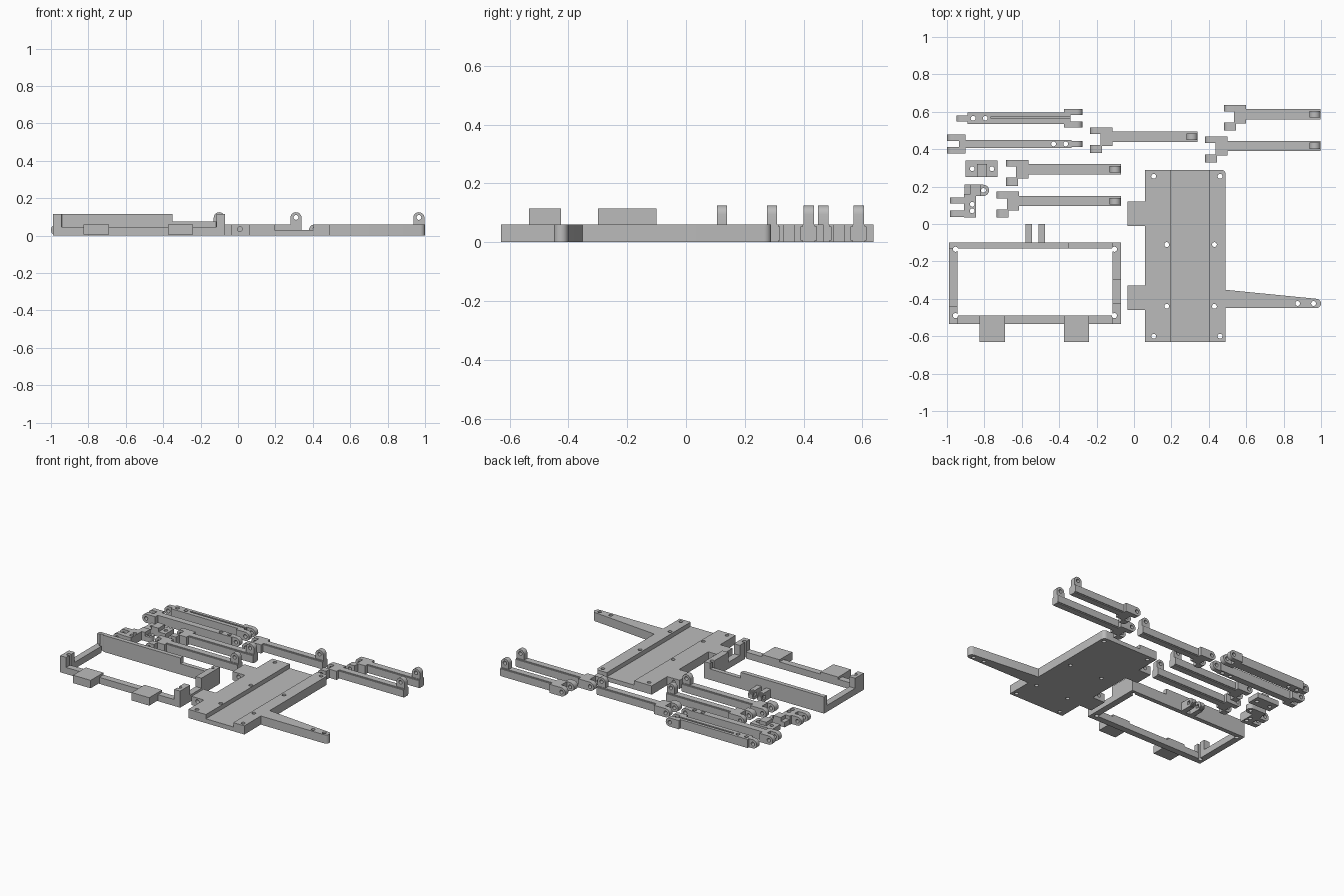
import bpy, bmesh, math

old = bpy.data.objects.get("Cube")
if old:
    bpy.data.objects.remove(old, do_unlink=True)

grey = bpy.data.materials.new("plain grey")
grey.use_nodes = True
COLOUR = (0.5, 0.5, 0.5, 1)
grey.diffuse_color = COLOUR
grey.node_tree.nodes["Principled BSDF"].inputs["Base Color"].default_value = COLOUR

H = 0.06        # common part height
R = H / 2       # pivot radius
PIN = 0.013     # hole radius


def prism(bm, pts, lo, hi, axis="z"):
    """Extrude an outline along z (points are x, y) or along y (points are x, z)."""
    def place(a, b, t):
        return (a, b, t) if axis == "z" else (a, t, b)
    low = [bm.verts.new(place(a, b, lo)) for a, b in pts]
    high = [bm.verts.new(place(a, b, hi)) for a, b in pts]
    faces = [bm.faces.new(low), bm.faces.new(high)]
    for i in range(len(pts)):
        j = (i + 1) % len(pts)
        faces.append(bm.faces.new((low[i], low[j], high[j], high[i])))
    bmesh.ops.recalc_face_normals(bm, faces=faces)


def box(bm, x0, x1, y0, y1, z1=H, z0=0):
    prism(bm, [(x0, y0), (x1, y0), (x1, y1), (x0, y1)], z0, z1)


def arc(cx, cy, r, start, end, n=12):
    angles = [math.radians(start + (end - start) * i / n) for i in range(n + 1)]
    return [(cx + r * math.cos(a), cy + r * math.sin(a)) for a in angles]


def hole(cut, x, y, r=PIN):
    prism(cut, arc(x, y, r, 0, 337.5, 15), -0.1, 0.3)


def pin_hole(cut, x, z, y0, y1, r=PIN):
    prism(cut, arc(x, z, r, 0, 337.5, 15), y0 - 0.005, y1 + 0.005, "y")


def prong(bm, cut, tip, root, y0, y1):
    """Ear with a round end at tip, running along x to root."""
    s = 1 if root > tip else -1
    c = tip + s * R
    outline = arc(c, R, R, 90, 90 + s * 180) + [(root, 0), (root, H)]
    prism(bm, outline, y0, y1, "y")
    pin_hole(cut, c, R, y0, y1)


def mesh_object(name, bm):
    mesh = bpy.data.meshes.new(name)
    bm.to_mesh(mesh)
    bm.free()
    obj = bpy.data.objects.new(name, mesh)
    bpy.context.collection.objects.link(obj)
    return obj


def finish(name, bm, cut):
    """Fuse the solids, drill the holes and keep the clean result."""
    obj, cutter = mesh_object(name, bm), mesh_object(name + " cutter", cut)
    cutter.hide_render = True
    mod = obj.modifiers.new("drill", "BOOLEAN")
    mod.operation, mod.solver, mod.object = "DIFFERENCE", "EXACT", cutter
    mod.use_self = True
    graph = bpy.context.evaluated_depsgraph_get()
    mesh = bpy.data.meshes.new_from_object(obj.evaluated_get(graph))
    obj.modifiers.clear()
    obj.data = mesh
    mesh.materials.clear()
    mesh.materials.append(grey)
    bpy.data.objects.remove(cutter, do_unlink=True)
    bpy.ops.object.select_all(action="DESELECT")
    obj.select_set(True)
    bpy.context.view_layer.objects.active = obj
    bpy.ops.object.shade_smooth_by_angle(angle=math.radians(30))


def new():
    return bmesh.new(), bmesh.new()


# Base plate with a long channel, two side tabs and a tapered arm
bm, cut = new()
prism(bm, [(0.06, -0.63), (0.49, -0.63)] + arc(0.465, 0.265, 0.025, 0, 90, 6)
      + [(0.06, 0.29)], 0, H)
for y0, y1 in ((-0.01, 0.12), (-0.46, -0.33)):
    box(bm, -0.035, 0.08, y0, y1)
    pin_hole(cut, 0.01, 0.035, y0, y1)
prism(bm, [(0.47, -0.35), (0.47, -0.45)] + arc(0.975, -0.425, 0.025, -90, 85, 8), 0, H)
box(cut, 0.195, 0.405, -0.7, 0.4, 0.2, 0.03)
for x, y in ((0.105, 0.255), (0.175, -0.11), (0.175, -0.44), (0.105, -0.6)):
    hole(cut, x, y)
    hole(cut, 0.46 if x < 0.15 else 0.43, y)
for x in (0.875, 0.96):
    hole(cut, x, -0.425)
finish("base_plate", bm, cut)

# Open rectangular frame with raised corners and a stepped back wall
bm, cut = new()
LOW, TALL = 0.045, 0.115
box(bm, -0.99, -0.07, -0.535, -0.49, LOW)
box(bm, -0.99, -0.945, -0.535, -0.10, LOW)
box(bm, -0.115, -0.07, -0.535, -0.10, LOW)
box(bm, -0.99, -0.35, -0.13, -0.10, TALL)
box(bm, -0.36, -0.07, -0.13, -0.10, 0.075)
box(bm, -0.99, -0.945, -0.535, -0.44, TALL)
box(bm, -0.115, -0.07, -0.535, -0.425, TALL)
box(bm, -0.115, -0.07, -0.30, -0.10, TALL)
for x in (-0.825, -0.375):
    box(bm, x, x + 0.135, -0.63, -0.49, H, 0.005)
for x in (-0.955, -0.105):
    for y in (-0.135, -0.49):
        hole(cut, x, y, 0.014)
finish("frame", bm, cut)

# Two round hinge ears behind the frame
bm, cut = new()
for x in (-0.58, -0.51):
    box(bm, x, x + 0.035, -0.11, -0.03)
    for i in range(6):
        # stepped slices make the rounded rear edge
        a, b = math.pi * i / 12, math.pi * (i + 1) / 12
        y0, y1 = -0.03 + R * math.sin(a), -0.03 + R * math.sin(b)
        h = R * math.cos((a + b) / 2)
        box(bm, x, x + 0.035, y0 - 0.002, y1, R + h, R - h)
box(cut, -0.6, -0.45, -0.042, -0.018, R + 0.012, R - 0.012)
finish("frame_hinge_ears", bm, cut)


# Long arms: offset fork at one end, upright ear at the other
def long_arm(name, x0, x1, y):
    bm, cut = new()
    half, c = 0.0275, 0.006
    box(bm, x0 + 0.1, x1, y - half, y + half, H - c, c)
    box(bm, x0 + 0.1, x1, y - half + c, y + half - c)
    box(bm, x0 + 0.055, x0 + 0.12, y - 0.05, y + 0.05)
    prong(bm, cut, x0, x0 + 0.07, y + 0.015, y + 0.05)
    prong(bm, cut, x0, x0 + 0.065, y - 0.088, y - 0.045)
    ear = arc(x1 - R, 0.095, R, 0, 180) + [(x1 - H, 0.03), (x1, 0.03)]
    prism(bm, ear, y - 0.0175, y + 0.0175, "y")
    pin_hole(cut, x1 - R, 0.097, y - 0.03, y + 0.03)
    finish(name, bm, cut)


for i, (x0, x1, y) in enumerate([(0.48, 0.997, 0.5875), (0.38, 0.997, 0.4175),
                                 (-0.235, 0.34, 0.467), (-0.685, -0.07, 0.2925),
                                 (-0.735, -0.07, 0.1225)]):
    long_arm("long_arm_%d" % (i + 1), x0, x1, y)


# Links: centred fork at one end, single tongue at the other
def link(name, tongue, fork, y, half, groove):
    bm, cut = new()
    s = 1 if fork > tongue else -1
    a, b = tongue + s * 0.06, fork - s * 0.065
    box(bm, min(a, b), max(a, b), y - half, y + half)
    prong(bm, cut, tongue, a + s * 0.02, y - 0.016, y + 0.016)
    for side in (-1, 1):
        y0, y1 = sorted((y + side * 0.017, y + side * 0.05))
        prong(bm, cut, fork, fork - s * 0.1, y0, y1)
    for d in (0.09, 0.155):
        hole(cut, tongue + s * d, y)
    if groove:
        box(cut, tongue + 0.185, b + 0.01, y - 0.002, y + 0.01, 0.2, 0.035)
    finish(name, bm, cut)


link("grooved_link", -0.95, -0.275, 0.565, 0.031, True)
link("plain_link", -0.275, -1.0, 0.428, 0.022, False)

# Small mounting bracket
bm, cut = new()
box(bm, -0.90, -0.73, 0.25, 0.34, 0.035)
box(bm, -0.84, -0.785, 0.25, 0.32)
for x in (-0.865, -0.76):
    hole(cut, x, 0.295)
finish("small_bracket", bm, cut)

# Small angled knuckle with a side fork and a round tab
bm, cut = new()
prism(bm, [(-0.905, 0.21), (-0.905, 0.15)] + arc(-0.805, 0.18, 0.03, -90, 90), 0, 0.035)
box(bm, -0.875, -0.82, 0.15, 0.21)
box(bm, -0.91, -0.845, 0.035, 0.16)
for y in (0.11, 0.038):
    prong(bm, cut, -0.985, -0.9, y, y + 0.033)
hole(cut, -0.805, 0.18)
for y in (0.105, 0.07):
    hole(cut, -0.865, y)
finish("small_knuckle", bm, cut)
